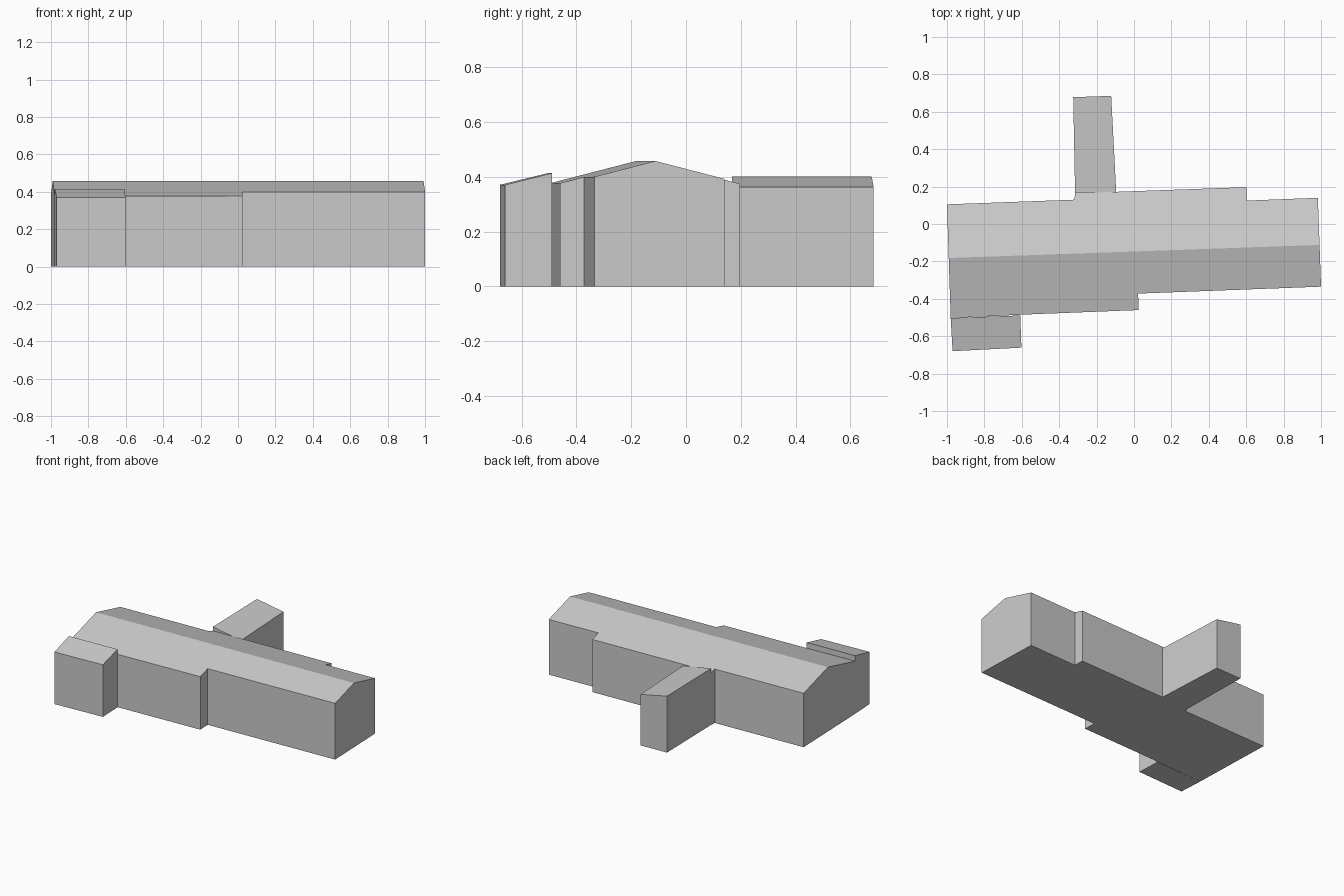
import bpy, bmesh
from mathutils import Vector

cube = bpy.data.objects.get("Cube")
if cube:
    bpy.data.objects.remove(cube, do_unlink=True)

GREY = (0.6, 0.6, 0.6, 1)
mat = bpy.data.materials.new("plain_grey")
mat.use_nodes = True
mat.diffuse_color = GREY
mat.node_tree.nodes["Principled BSDF"].inputs["Base Color"].default_value = GREY


def block(name, outline, roof_height, ridge=None):
    """Walls over a footprint, closed by a roof of the given height at each point."""
    bm = bmesh.new()
    base = bm.faces.new([bm.verts.new((x, y, 0)) for x, y in outline])
    top = bmesh.ops.extrude_face_region(bm, geom=[base], use_keep_orig=True)["geom"]
    for v in top:
        if isinstance(v, bmesh.types.BMVert):
            v.co.z = 1
    if ridge:
        # Split only the roof face along the ridge
        a, b = ridge
        roof = [f for f in bm.faces if all(v.co.z > 0.5 for v in f.verts)]
        geom = roof + list(roof[0].edges) + list(roof[0].verts)
        bmesh.ops.bisect_plane(bm, geom=geom, plane_co=a,
                               plane_no=Vector((a.y - b.y, b.x - a.x, 0)))
    for v in bm.verts:
        if v.co.z > 0.5:
            v.co.z = roof_height(v.co)
    bmesh.ops.recalc_face_normals(bm, faces=bm.faces)
    mesh = bpy.data.meshes.new(name)
    bm.to_mesh(mesh)
    bm.free()
    mesh.materials.append(mat)
    obj = bpy.data.objects.new(name, mesh)
    bpy.context.collection.objects.link(obj)


# Long main hall under a low gable roof
ridge_a, ridge_b = Vector((-0.99, -0.182, 0)), Vector((0.99, -0.112, 0))
across = Vector((ridge_a.y - ridge_b.y, ridge_b.x - ridge_a.x, 0)).normalized()
block("main_hall",
      [(-1, 0.105), (-0.98, -0.503), (-0.608, -0.485), (0.025, -0.46),
       (0.022, -0.372), (1, -0.335), (0.983, 0.14), (0.602, 0.125),
       (0.6, 0.197), (-0.095, 0.172), (-0.315, 0.172), (-0.318, 0.13)],
      lambda p: 0.458 - 0.258 * abs((p - ridge_a).dot(across)),
      (ridge_a, ridge_b))

# Front annex, its roof falling towards the front
block("front_annex",
      [(-0.98, -0.503), (-0.97, -0.68), (-0.602, -0.661), (-0.608, -0.489)],
      lambda p: 0.414 if p.y > -0.6 else 0.371)

# Rear wing, its roof falling towards the left side
block("rear_wing",
      [(-0.315, 0.168), (-0.095, 0.168), (-0.122, 0.685), (-0.325, 0.678)],
      lambda p: 0.402 if p.x < -0.2 else 0.363)
